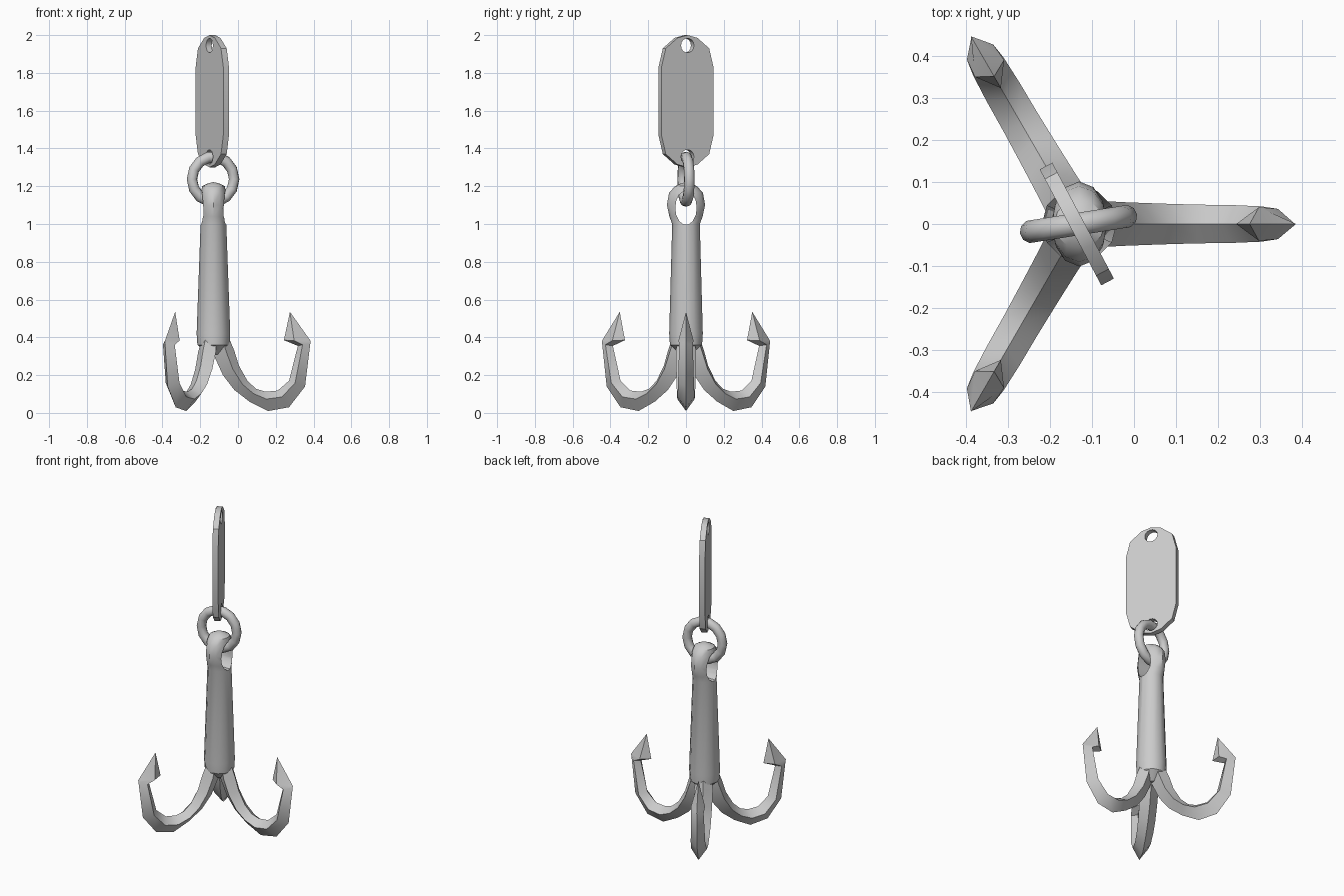
import bpy, bmesh, math
from mathutils import Vector, Matrix

if "Cube" in bpy.data.objects:
    bpy.data.objects.remove(bpy.data.objects["Cube"])

AX = -0.13  # x of the shank axis


def finish(obj, angle=35):
    bpy.ops.object.select_all(action='DESELECT')
    obj.select_set(True)
    bpy.context.view_layer.objects.active = obj
    bpy.ops.object.shade_smooth_by_angle(angle=math.radians(angle))


def loft(name, rings, tip=None):
    """Skin closed rings of points, with a flat or pointed end."""
    bm = bmesh.new()
    loops = [[bm.verts.new(p) for p in ring] for ring in rings]
    n = len(loops[0])
    for a, b in zip(loops, loops[1:]):
        for i in range(n):
            j = (i + 1) % n
            bm.faces.new((a[i], a[j], b[j], b[i]))
    bm.faces.new(loops[0][::-1])
    if tip:
        t = bm.verts.new(tip)
        for i in range(n):
            bm.faces.new((loops[-1][i], loops[-1][(i + 1) % n], t))
    else:
        bm.faces.new(loops[-1])
    bmesh.ops.recalc_face_normals(bm, faces=bm.faces)
    mesh = bpy.data.meshes.new(name)
    bm.to_mesh(mesh)
    bm.free()
    obj = bpy.data.objects.new(name, mesh)
    bpy.context.collection.objects.link(obj)
    return obj


def drill(obj, loc, size_y, size_z, spin=0, sides=14):
    """Cut an oval hole whose axis is x, turned by spin about z."""
    rings = []
    m = Matrix.Translation(loc) @ Matrix.Rotation(spin, 4, 'Z')
    for x in (-0.2, 0.2):
        rings.append([m @ Vector((x, size_y * math.cos(k * math.tau / sides),
                                  size_z * math.sin(k * math.tau / sides))) for k in range(sides)])
    cutter = loft("hole_cutter", rings)
    cutter.hide_render = True
    bpy.context.view_layer.objects.active = obj
    mod = obj.modifiers.new("hole", 'BOOLEAN')
    mod.operation, mod.object, mod.solver = 'DIFFERENCE', cutter, 'EXACT'
    bpy.ops.object.modifier_apply(modifier=mod.name)
    bpy.data.objects.remove(cutter)


# Tapered shank with a flattened eye on top: z, half width x, half width y
sections = [(0.31, .03, .03), (0.36, .085, .085), (0.42, .089, .089), (1.0, .068, .073),
            (1.04, .067, .088), (1.10, .067, .101), (1.165, .066, .09),
            (1.20, .06, .058), (1.215, .03, .028)]
N = 12
shank = loft("shank", [[(AX + rx * math.cos(k * math.tau / N), ry * math.sin(k * math.tau / N), z)
                        for k in range(N)] for z, rx, ry in sections], tip=(AX, 0, 1.222))
drill(shank, (AX, 0, 1.085), .057, .09)
finish(shank)

# Three barbed hooks: outer r, z / inner r, z / half width
stations = [(0, .39, .06, .45, .04), (0, .31, .11, .33, .054), (.05, .20, .135, .25, .052),
            (.11, .122, .18, .17, .05), (.19, .06, .225, .128, .048), (.29, .01, .275, .112, .046),
            (.40, .03, .34, .118, .045), (.485, .14, .40, .17, .042), (.513, .37, .447, .355, .036),
            (.515, .38, .373, .385, .04)]
for n in range(3):
    turn = Matrix.Translation((AX, 0, 0)) @ Matrix.Rotation(n * math.tau / 3, 4, 'Z')
    rings = []
    for r0, z0, r1, z1, w in stations:
        out, inn = Vector((r0, 0, z0)), Vector((r1, 0, z1))
        mid, side = out.lerp(inn, .62), Vector((0, w, 0))
        rings.append([turn @ p for p in (out, mid + side, inn, mid - side)])
    finish(loft(f"hook_{n + 1}", rings, tip=turn @ Vector((.405, 0, .535))))

# Split ring through the eye
bpy.ops.mesh.primitive_torus_add(major_segments=14, minor_segments=10, major_radius=.113,
                                 minor_radius=.028, location=(-.132, 0, 1.237),
                                 rotation=(math.pi / 2, 0, math.radians(9)))
ring = bpy.context.object
ring.name = "link_ring"
ring.scale.y = 1.05
finish(ring, 60)

# Flat tag plate with a hole at each end
half = [(0, 2.0), (.06, 1.985), (.13, 1.93), (.156, 1.83)]
right = half + [(u, 3.3 - z) for u, z in half[::-1]]
outline = right + [(-u, z) for u, z in right[-2:0:-1]]
spin = math.radians(28)
place = Matrix.Translation((-.136, 0, 0)) @ Matrix.Rotation(spin, 4, 'Z')
plate = loft("tag_plate", [[place @ Vector((x, u, z)) for u, z in outline] for x in (-.017, .017)])
for z in (1.945, 1.355):
    drill(plate, (-.136, 0, z), .039, .039, spin)
finish(plate)
